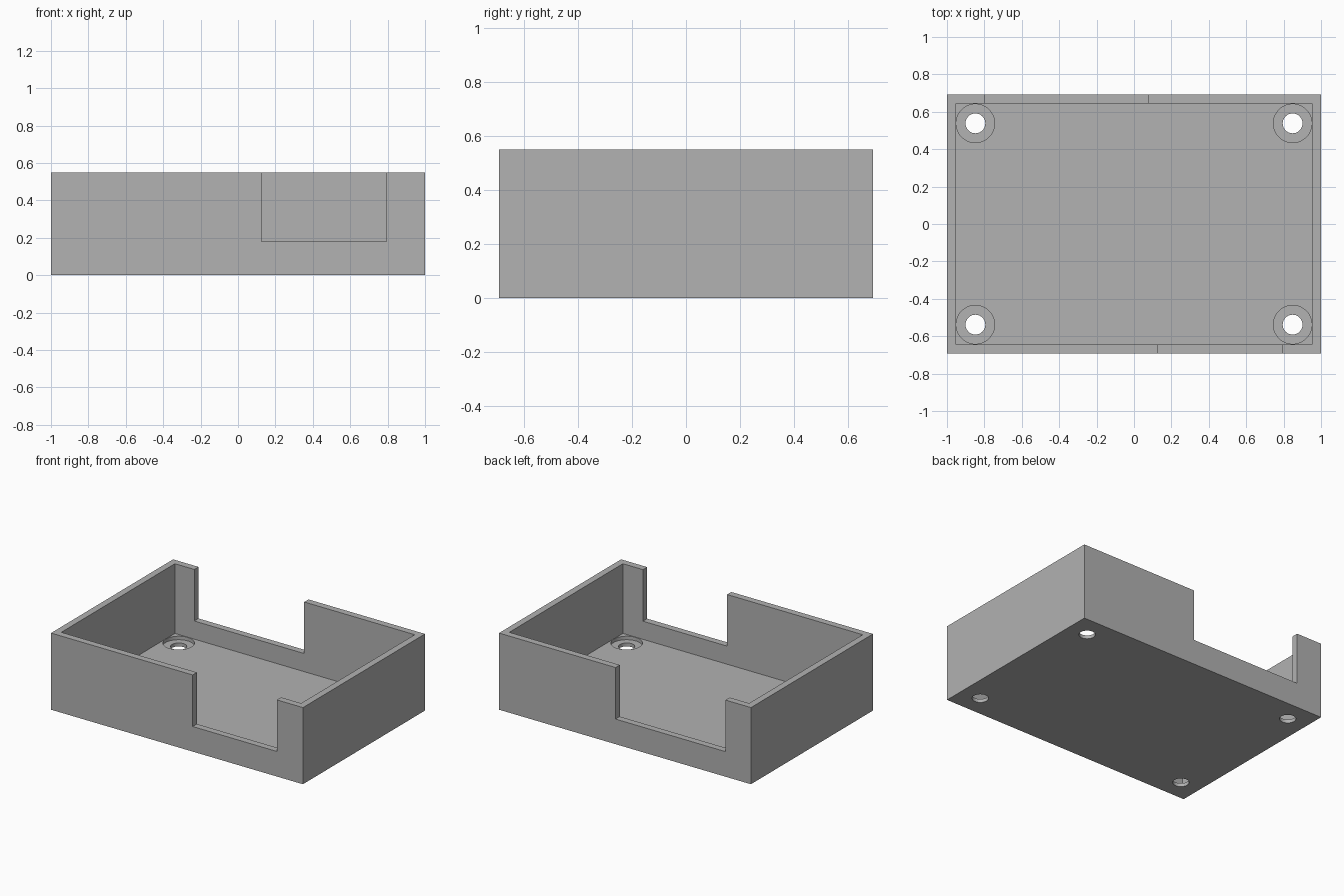
import bpy
import math

if "Cube" in bpy.data.objects:
    bpy.data.objects.remove(bpy.data.objects["Cube"], do_unlink=True)

HX, HY, H = 1.0, 0.692, 0.55      # half width, half depth, height
WALL, FLOOR, SILL = 0.048, 0.05, 0.18
HOLE_X, HOLE_Y = 0.848, 0.538

# Single grey material
grey = bpy.data.materials.new("plain_grey")
grey.use_nodes = True
colour = (0.445, 0.445, 0.445, 1)
grey.diffuse_color = colour
grey.node_tree.nodes["Principled BSDF"].inputs["Base Color"].default_value = colour


def box(name, x0, x1, y0, y1, z0, z1):
    bpy.ops.mesh.primitive_cube_add(
        size=1, location=((x0 + x1) / 2, (y0 + y1) / 2, (z0 + z1) / 2))
    ob = bpy.context.object
    ob.name = name
    ob.scale = (x1 - x0, y1 - y0, z1 - z0)
    bpy.ops.object.transform_apply(location=True, rotation=False, scale=True)
    return ob


def cylinder(name, x, y, z0, z1, radius):
    bpy.ops.mesh.primitive_cylinder_add(
        vertices=48, radius=radius, depth=z1 - z0, location=(x, y, (z0 + z1) / 2))
    ob = bpy.context.object
    ob.name = name
    return ob


def cut(target, cutter):
    cutter.hide_render = True
    mod = target.modifiers.new("cut", 'BOOLEAN')
    mod.operation = 'DIFFERENCE'
    mod.solver = 'EXACT'
    mod.object = cutter
    bpy.context.view_layer.objects.active = target
    bpy.ops.object.modifier_apply(modifier=mod.name)
    bpy.data.objects.remove(cutter, do_unlink=True)


# Open tray
tray = box("case_bottom", -HX, HX, -HY, HY, 0, H)
tray.data.materials.append(grey)
cut(tray, box("cavity_cutter", -HX + WALL, HX - WALL, -HY + WALL, HY - WALL, FLOOR, H + 1))

# Wall openings, front and back
cut(tray, box("front_opening_cutter", 0.125, 0.793, -HY - 0.1, -HY + 0.1, SILL, H + 1))
cut(tray, box("back_opening_cutter", -0.798, 0.075, HY - 0.1, HY + 0.1, SILL, H + 1))

# Counterbored screw holes in the corners
for sx in (-1, 1):
    for sy in (-1, 1):
        x, y = sx * HOLE_X, sy * HOLE_Y
        cut(tray, cylinder("recess_cutter", x, y, FLOOR / 2, FLOOR + 0.05, 0.103))
        cut(tray, cylinder("hole_cutter", x, y, -0.1, FLOOR + 0.1, 0.053))

# Smooth hole walls, sharp edges elsewhere
bpy.ops.object.select_all(action='DESELECT')
tray.select_set(True)
bpy.context.view_layer.objects.active = tray
bpy.ops.object.shade_smooth_by_angle(angle=math.radians(30))
